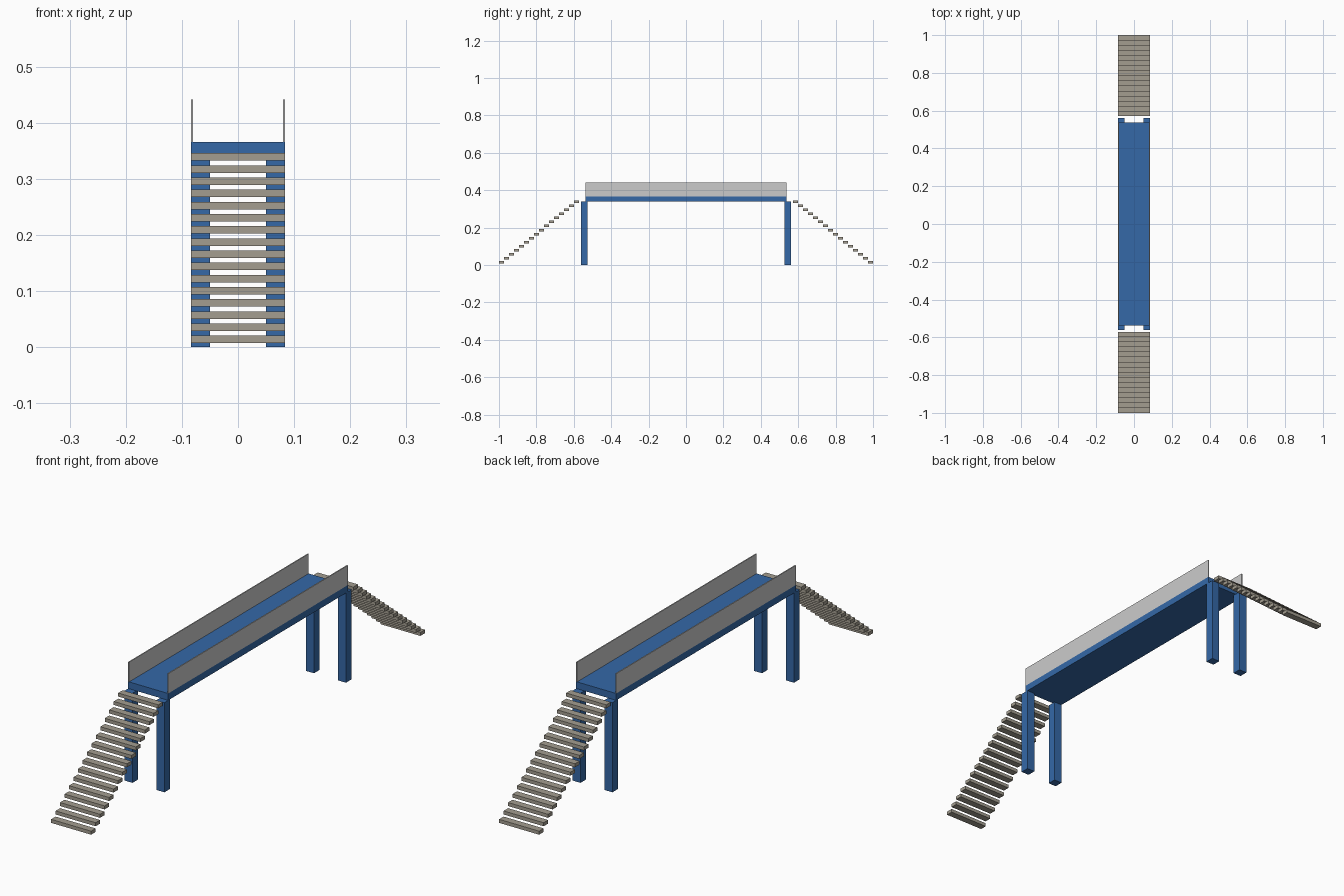
import bpy

if "Cube" in bpy.data.objects:
    bpy.data.objects.remove(bpy.data.objects["Cube"])


def material(name, rgb):
    m = bpy.data.materials.new(name)
    m.diffuse_color = (*rgb, 1)
    m.use_nodes = True
    m.node_tree.nodes["Principled BSDF"].inputs["Base Color"].default_value = m.diffuse_color
    return m


blue = material("blue_paint", (0.035, 0.14, 0.39))
stone = material("stone", (0.37, 0.34, 0.28))


def box(name, lo, hi, mat=None):
    """Box between two opposite corners."""
    bpy.ops.mesh.primitive_cube_add(size=1)
    ob = bpy.context.object
    ob.name = name
    ob.location = [(a + b) / 2 for a, b in zip(lo, hi)]
    ob.scale = [b - a for a, b in zip(lo, hi)]
    bpy.ops.object.transform_apply(location=True, rotation=False, scale=True)
    if mat:
        ob.data.materials.append(mat)
    return ob


W = 0.084            # half width
L = 0.538            # half deck length
DECK_LOW, DECK_TOP = 0.340, 0.366
RAIL_TOP, RAIL_T = 0.441, 0.004
LEG = 0.034
STEPS = 16
RUN, RISE = 0.0268, 0.0217
TREAD_T = 0.0134

# Walkway deck
box("deck", (-W, -L, DECK_LOW), (W, L, DECK_TOP), blue)

# Side railings standing on the deck edges
for side, s in (("left", -1), ("right", 1)):
    x0, x1 = sorted((s * W, s * (W - RAIL_T)))
    box(f"{side}_railing", (x0, -L, DECK_TOP), (x1, L, RAIL_TOP))

for end, e in (("front", -1), ("back", 1)):
    # Support legs at the deck corners
    for side, s in (("left", -1), ("right", 1)):
        x0, x1 = sorted((s * W, s * (W - LEG)))
        y0, y1 = sorted((e * 0.561, e * (0.561 - LEG)))
        box(f"{end}_{side}_leg", (x0, y0, 0), (x1, y1, DECK_LOW), blue)
    # Floating stair treads, lowest first
    for i in range(STEPS):
        y0, y1 = sorted((e * (1 - i * RUN), e * (1 - i * RUN - 0.027)))
        z = 0.007 + i * RISE
        box(f"{end}_tread_{i + 1}", (-W, y0, z), (W, y1, z + TREAD_T), stone)
